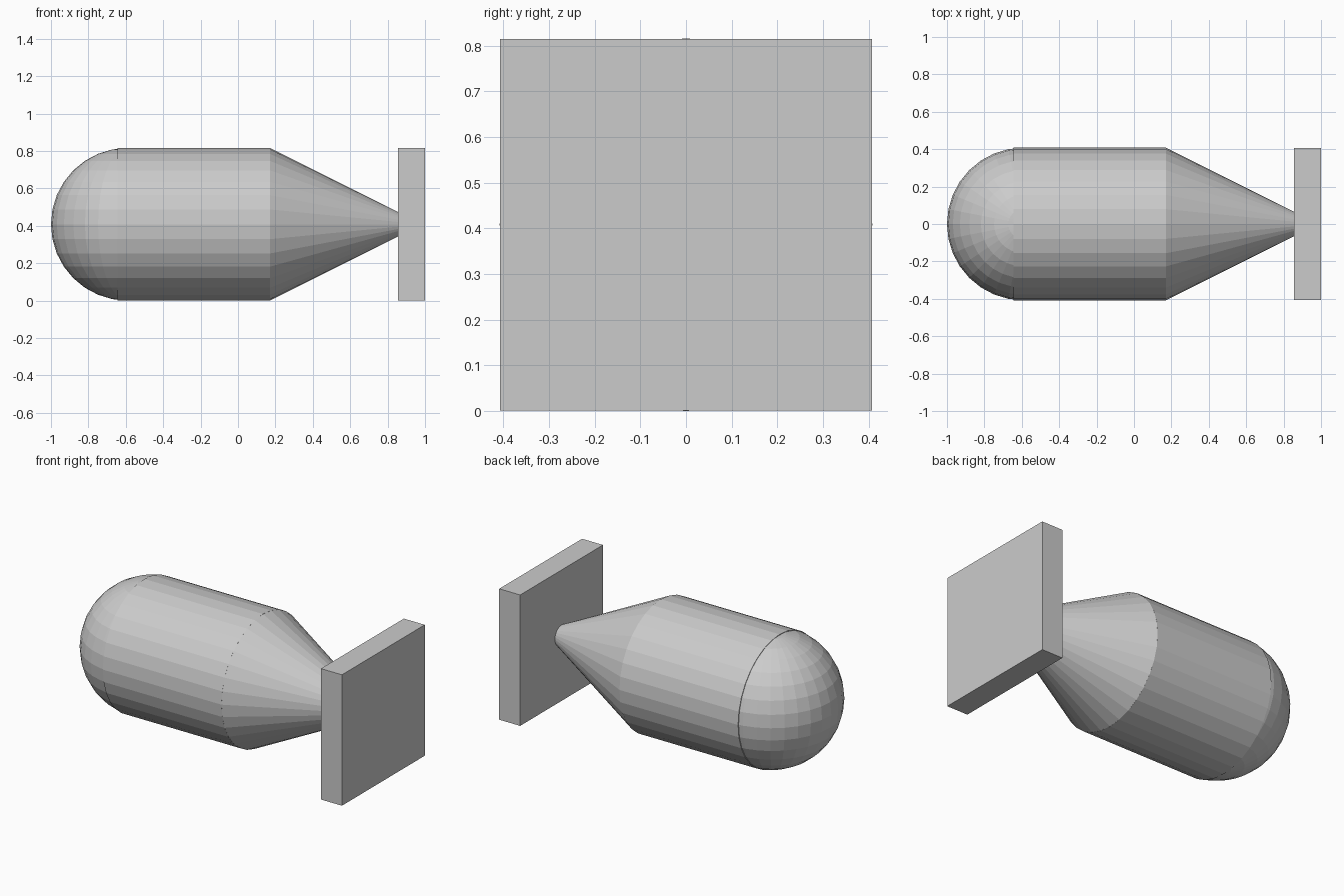
import bpy
from math import pi

if "Cube" in bpy.data.objects:
    bpy.data.objects.remove(bpy.data.objects["Cube"])

R = 0.408          # common radius of the round parts
Z = 0.408          # height of the long axis
ALONG_X = (0, pi / 2, 0)


def name(part):
    bpy.context.object.name = part


# Rounded nose, its poles facing up and down
bpy.ops.mesh.primitive_uv_sphere_add(segments=32, ring_count=16, radius=R,
                                     location=(-1 + R, 0, Z))
name("round_nose")

# Straight body
bpy.ops.mesh.primitive_cylinder_add(vertices=32, radius=R, depth=2 * R,
                                    location=(-0.236, 0, Z), rotation=ALONG_X)
name("body")

# Tapering tail, its tip buried in the plate
bpy.ops.mesh.primitive_cone_add(vertices=32, radius1=R, radius2=0, depth=2 * R,
                                location=(0.171 + R, 0, Z), rotation=ALONG_X)
name("tail_cone")

# Square plate at the end
bpy.ops.mesh.primitive_cube_add(size=1, location=(0.928, 0, Z))
bpy.context.object.scale = (0.144, 0.814, 0.814)
name("tail_plate")
